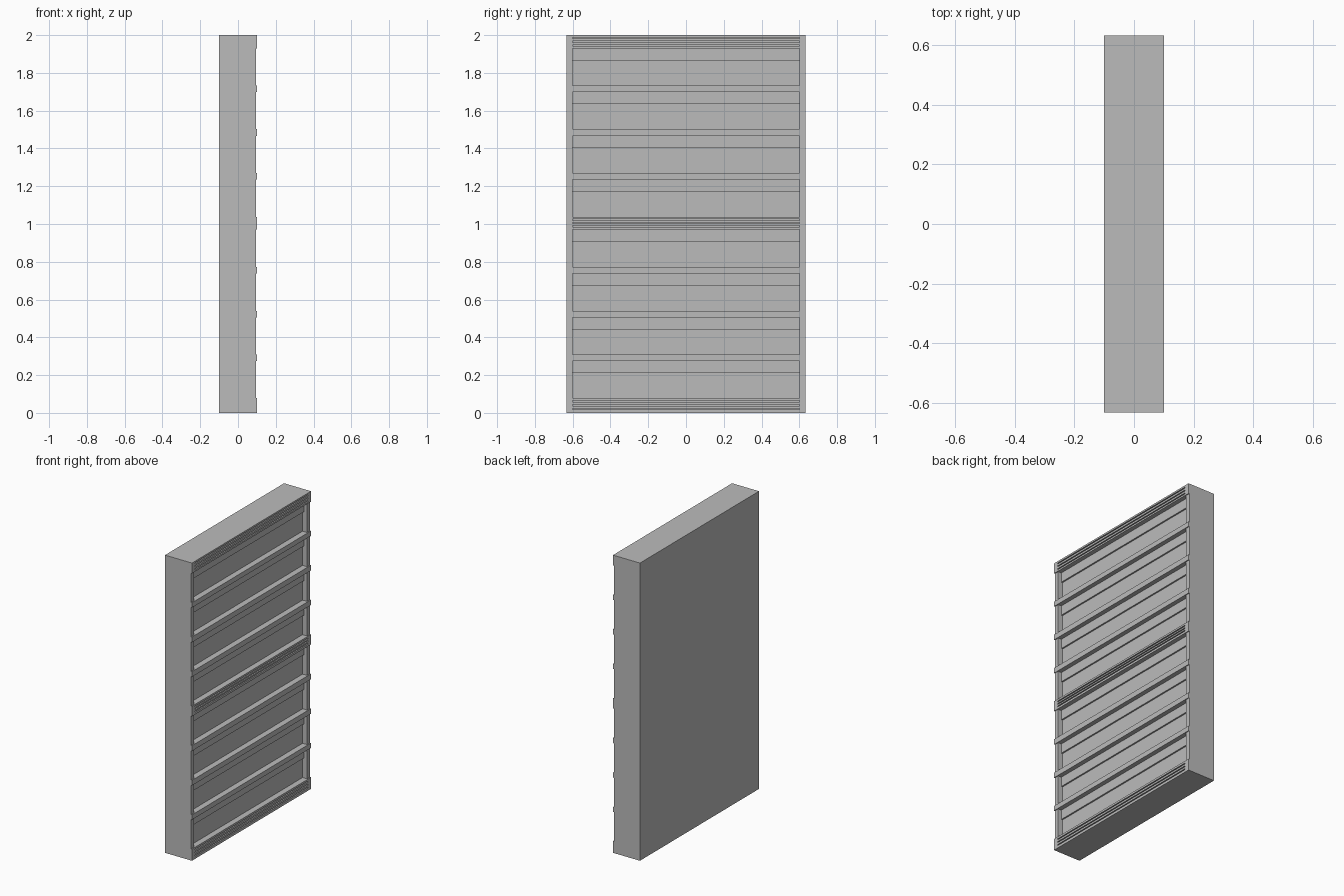
import bpy
import bmesh
from mathutils import Vector

cube = bpy.data.objects.get("Cube")
if cube:
    bpy.data.objects.remove(cube, do_unlink=True)

grey = bpy.data.materials.new("plain grey")
grey.use_nodes = True
grey.diffuse_color = (0.5, 0.5, 0.5, 1)
grey.node_tree.nodes["Principled BSDF"].inputs["Base Color"].default_value = (0.5, 0.5, 0.5, 1)

# Main measures
W = 0.632        # half width along y
INNER = 0.6      # half width of the openings
BACK, FRONT = -0.1, 0.1
POST_X = 0.094   # front of the side posts
PANEL_X = 0.06   # front of the recessed panels
PANEL_H = 0.197
PANEL_TOPS = [1.93, 1.70, 1.467, 1.235, 0.97, 0.737, 0.505, 0.275]
GROOVE = 0.007


def box(name, x, y, z):
    """Box from (min, max) pairs on each axis."""
    bm = bmesh.new()
    bmesh.ops.create_cube(bm, size=1)
    lo, hi = Vector((x[0], y[0], z[0])), Vector((x[1], y[1], z[1]))
    for v in bm.verts:
        v.co = Vector([(lo[i] + hi[i]) / 2 + v.co[i] * (hi[i] - lo[i]) for i in range(3)])
    mesh = bpy.data.meshes.new(name)
    bm.to_mesh(mesh)
    bm.free()
    mesh.materials.append(grey)
    obj = bpy.data.objects.new(name, mesh)
    bpy.context.collection.objects.link(obj)
    return obj


def grooved_rail(name, z0, z1, grooves):
    """Full-width rail with horizontal grooves between its end blocks."""
    box(name + "_core", (PANEL_X, FRONT - 0.012), (-INNER, INNER), (z0, z1))
    for side, s in (("left", 1), ("right", -1)):
        box(f"{name}_end_{side}", (PANEL_X, FRONT), sorted((s * INNER, s * W)), (z0, z1))
    cuts = [z0]
    for g in sorted(grooves):
        cuts += [g - GROOVE / 2, g + GROOVE / 2]
    cuts.append(z1)
    for i in range(0, len(cuts), 2):
        box(f"{name}_rib", (FRONT - 0.012, FRONT), (-INNER, INNER), (cuts[i], cuts[i + 1]))


# Solid slab behind the openings
box("back_slab", (BACK, PANEL_X), (-W, W), (0, 2))

# Side posts
for s in (1, -1):
    box("side_post", (PANEL_X, POST_X), sorted((s * INNER, s * W)), (0, 2))

# Lapped panels: the upper board stands proud of the lower one
for top in PANEL_TOPS:
    box("upper_board", (PANEL_X, PANEL_X + 0.01), (-INNER, INNER), (top - 0.064, top))

# Rails between the panels, grooved at the top, middle and bottom
edges = [2] + [t - PANEL_H for t in PANEL_TOPS]
for i, (z1, z0) in enumerate(zip(edges, PANEL_TOPS + [0])):
    if i in (0, 4, 8):
        middle = {0: 1.965, 4: 1.005, 8: 0.041}[i]
        step = 0.017 if i == 4 else 0.02
        grooved_rail("grooved_rail", z0, z1, [middle - step, middle, middle + step])
    else:
        box("rail", (PANEL_X, FRONT), (-W, W), (z0, z1))
